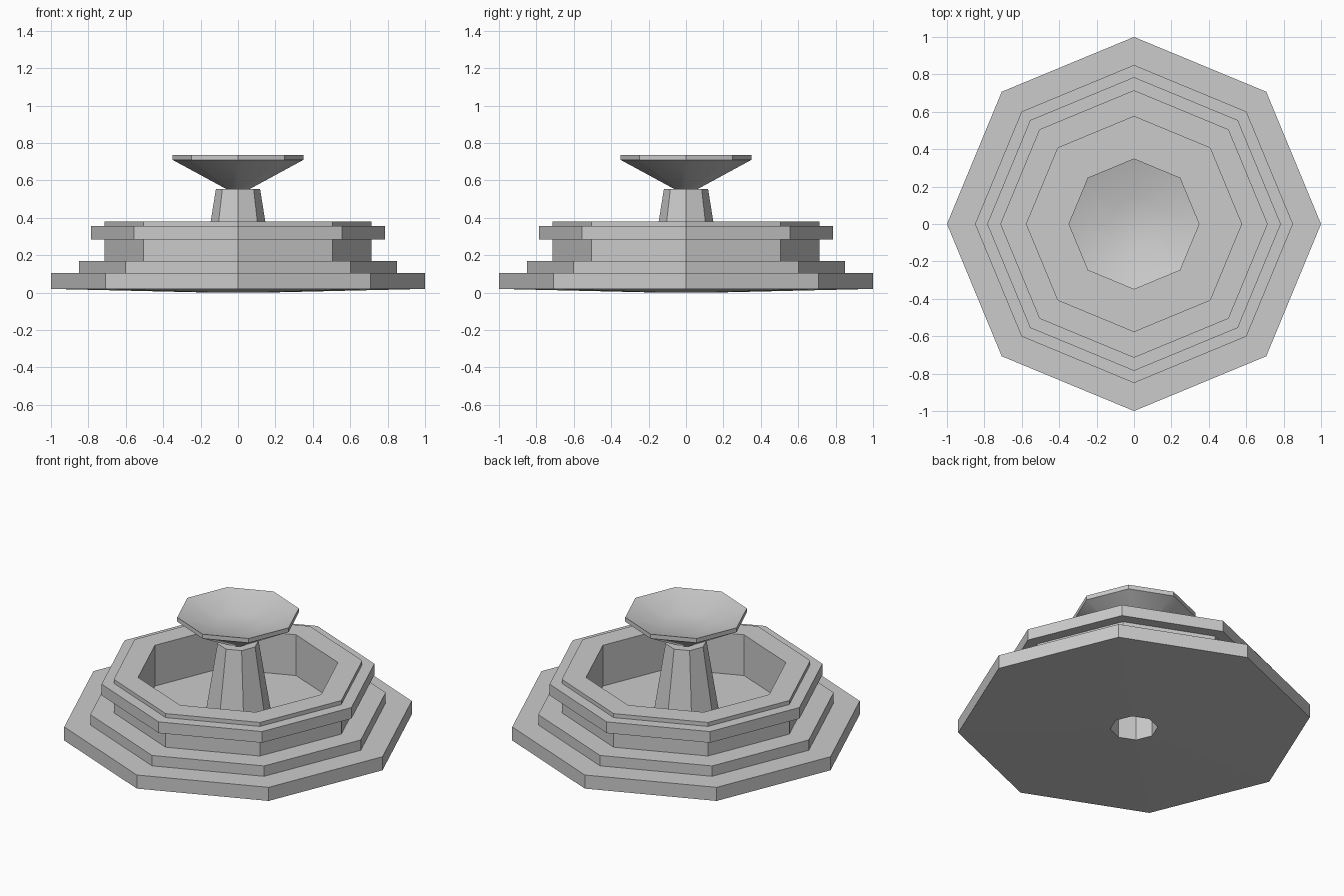
import bpy, bmesh
from math import cos, sin, pi

if "Cube" in bpy.data.objects:
    bpy.data.objects.remove(bpy.data.objects["Cube"])

SIDES = 8


def lathe(name, profile, closed=False, cap_end=False, smooth=False):
    """Sweep an (r, z) profile around z with eight flat sides."""
    bm = bmesh.new()
    rings = [[bm.verts.new((r * cos(2 * pi * i / SIDES), r * sin(2 * pi * i / SIDES), z))
              for i in range(SIDES)] for r, z in profile]
    pairs = list(zip(rings, rings[1:]))
    if closed:
        pairs.append((rings[-1], rings[0]))
    for a, b in pairs:
        for i in range(SIDES):
            j = (i + 1) % SIDES
            bm.faces.new((a[i], a[j], b[j], b[i]))
    if cap_end:
        bm.faces.new(rings[-1])
    mesh = bpy.data.meshes.new(name)
    bm.to_mesh(mesh)
    bm.free()
    obj = bpy.data.objects.new(name, mesh)
    bpy.context.collection.objects.link(obj)
    if smooth:
        bpy.context.view_layer.objects.active = obj
        obj.select_set(True)
        bpy.ops.object.shade_smooth_by_angle(angle=pi / 6)
        obj.select_set(False)
    return obj


# Stepped base and basin, with a gently domed underside and a drain hole
lathe("stepped_basin", [
    (0.135, 0.0), (1.0, 0.02), (1.0, 0.105), (0.85, 0.105), (0.85, 0.17),
    (0.715, 0.17), (0.715, 0.285), (0.785, 0.285), (0.785, 0.355),
    (0.715, 0.355), (0.715, 0.38), (0.575, 0.38), (0.575, 0.125),
    (0.135, 0.125)], closed=True)

# Tapered central column, hollow above the drain
lathe("column", [
    (0.135, 0.125), (0.187, 0.125), (0.118, 0.555), (0.05, 0.555),
    (0.05, 0.54), (0.1, 0.54)], closed=True)

# Upper bowl with a thin rim and shallow dish
lathe("upper_bowl", [
    (0.055, 0.55), (0.35, 0.71), (0.35, 0.737), (0.14, 0.672)],
    cap_end=True, smooth=True)
